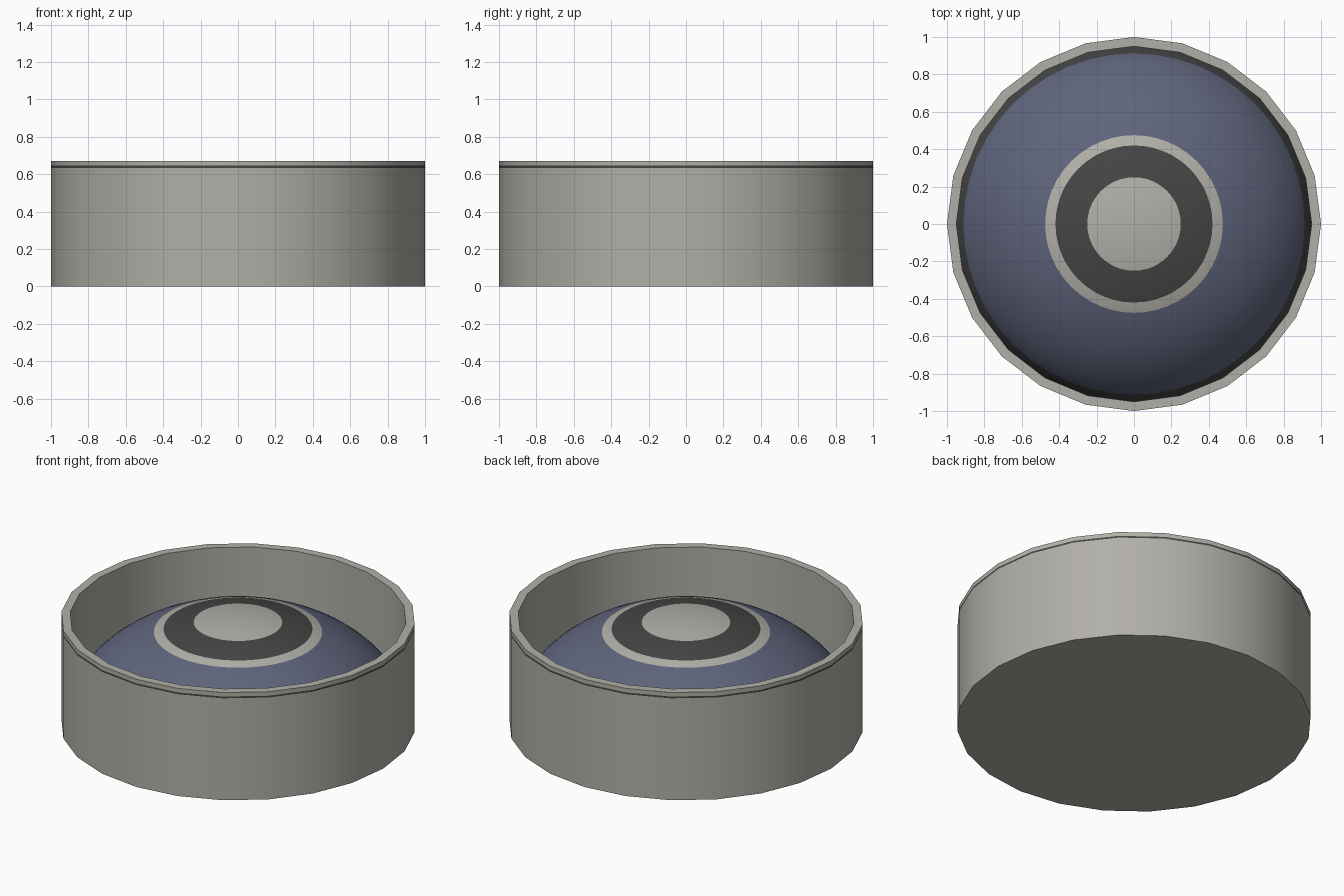
import bpy, bmesh, math

if "Cube" in bpy.data.objects:
    bpy.data.objects.remove(bpy.data.objects["Cube"])

def material(name, rgb):
    m = bpy.data.materials.new(name)
    m.diffuse_color = (*rgb, 1)
    m.use_nodes = True
    m.node_tree.nodes["Principled BSDF"].inputs["Base Color"].default_value = m.diffuse_color
    return m

grey = material("warm_grey", (0.44, 0.43, 0.39))
dark = material("charcoal", (0.06, 0.06, 0.06))
blue = material("slate_blue", (0.115, 0.128, 0.20))

def lathe(name, profile, sides, mats, bands):
    """Revolve (radius, z) points round z; bands holds a material index per profile step."""
    bm = bmesh.new()
    rings = []
    for r, z in profile:
        if r == 0:
            rings.append([bm.verts.new((0, 0, z))] * sides)
        else:
            rings.append([bm.verts.new((r * math.cos(2 * math.pi * i / sides),
                                        r * math.sin(2 * math.pi * i / sides), z))
                          for i in range(sides)])
    for a, b, mat in zip(rings, rings[1:], bands):
        for i in range(sides):
            j = (i + 1) % sides
            corners = list(dict.fromkeys((a[i], a[j], b[j], b[i])))
            bm.faces.new(corners).material_index = mat
    mesh = bpy.data.meshes.new(name)
    bm.to_mesh(mesh)
    bm.free()
    for m in mats:
        mesh.materials.append(m)
    ob = bpy.data.objects.new(name, mesh)
    bpy.context.collection.objects.link(ob)
    bpy.ops.object.select_all(action='DESELECT')
    ob.select_set(True)
    bpy.context.view_layer.objects.active = ob
    bpy.ops.object.shade_smooth_by_angle(angle=math.radians(30))
    return ob

# Round housing: base, outer wall with a thin dark line, rim and inner wall
lathe("housing",
      [(0, 0), (1, 0), (1, 0.634), (1, 0.645), (1, 0.67), (0.95, 0.67), (0.95, 0.12)],
      24, [grey, dark], [0, 0, 1, 0, 0, 0])

# Domed lens: half ellipsoid with coloured rings chosen by radius
A, C = 0.98, 0.665
radii = [0.958, 0.935, 0.912, 0.88, 0.84, 0.78, 0.71, 0.64, 0.56, 0.475,
         0.42, 0.335, 0.25, 0.16, 0.08, 0]
points = [(r, C * math.sqrt(1 - (r / A) ** 2)) for r in radii]

def ring_colour(r):
    if r > 0.912: return 1      # dark outer edge
    if r > 0.475: return 2      # blue
    if r > 0.42: return 0       # thin grey ring
    if r > 0.25: return 1       # dark ring
    return 0                    # grey centre

bands = [ring_colour((a + b) / 2) for a, b in zip(radii, radii[1:])]
lathe("dome_lens", points, 48, [grey, dark, blue], bands)
